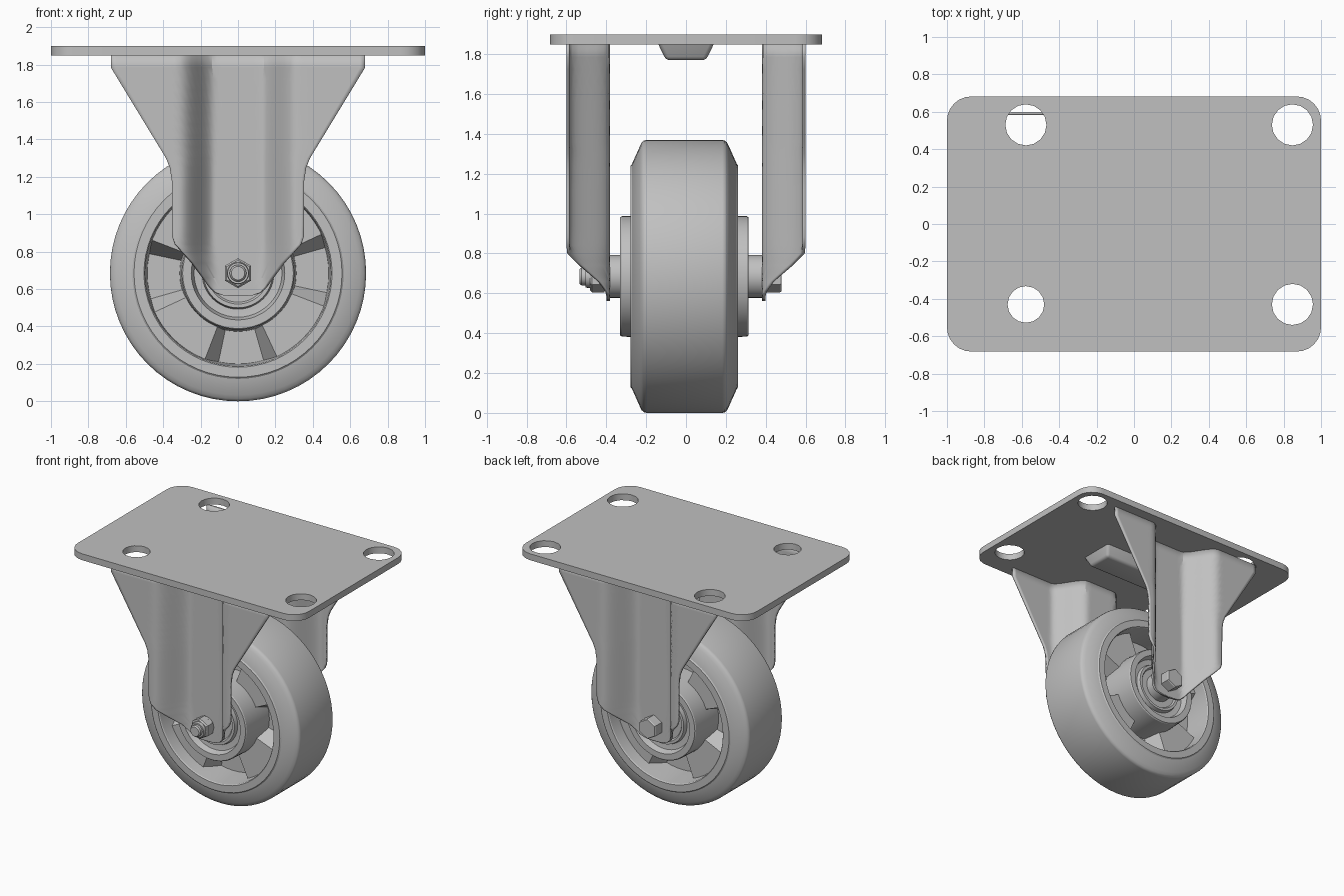
import bpy, bmesh, math

if "Cube" in bpy.data.objects:
    bpy.data.objects.remove(bpy.data.objects["Cube"])

ZC = 0.685    # axle height
YC = -0.008   # wheel centre in y

metal = bpy.data.materials.new("light_grey")
metal.diffuse_color = (0.53, 0.53, 0.53, 1)
metal.use_nodes = True
metal.node_tree.nodes["Principled BSDF"].inputs["Base Color"].default_value = metal.diffuse_color


def finish(ob, angle=30):
    ob.data.materials.clear()
    ob.data.materials.append(metal)
    bpy.ops.object.select_all(action='DESELECT')
    ob.select_set(True)
    bpy.context.view_layer.objects.active = ob
    bpy.ops.object.shade_smooth_by_angle(angle=math.radians(angle))
    return ob


def from_bm(name, bm, angle=30):
    bmesh.ops.remove_doubles(bm, verts=bm.verts, dist=1e-5)
    bmesh.ops.recalc_face_normals(bm, faces=bm.faces)
    me = bpy.data.meshes.new(name)
    bm.to_mesh(me)
    bm.free()
    ob = bpy.data.objects.new(name, me)
    bpy.context.collection.objects.link(ob)
    return finish(ob, angle)


def lathe(name, profile, seg=48, y0=YC):
    """Turn a (radius, y) profile around the axle; open ends should be at r=0 or meet."""
    bm = bmesh.new()
    rings = []
    for i in range(seg):
        a = 2 * math.pi * i / seg
        rings.append([bm.verts.new((r * math.sin(a), y0 + y, ZC + r * math.cos(a)))
                      for r, y in profile])
    n = len(profile)
    closed = profile[0][0] > 0
    for i in range(seg):
        p, q = rings[i], rings[(i + 1) % seg]
        for j in range(n if closed else n - 1):
            k = (j + 1) % n
            if profile[j][0] == 0:
                vs = (p[j], q[k], p[k])
            elif profile[k][0] == 0:
                vs = (p[j], q[j], p[k])
            else:
                vs = (p[j], q[j], q[k], p[k])
            bm.faces.new(vs)
    return from_bm(name, bm)


def both(half):
    """Mirror a half profile (y > 0) to the other side, making a loop."""
    return half + [(r, -y) for r, y in reversed(half)]


# top plate with rounded corners and four holes
cu = bpy.data.curves.new("top_plate", 'CURVE')
cu.dimensions = '2D'
cu.fill_mode = 'BOTH'
cu.extrude = 0.025


def spline(pts):
    s = cu.splines.new('POLY')
    s.points.add(len(pts) - 1)
    for p, (x, y) in zip(s.points, pts):
        p.co = (x, y, 0, 1)
    s.use_cyclic_u = True


R = 0.13
corners = [(1, 1), (-1, 1), (-1, -1), (1, -1)]
spline([(sx * (1 - R) + R * math.cos(math.radians(90 * c + 15 * k)),
         sy * (0.682 - R) + R * math.sin(math.radians(90 * c + 15 * k)))
        for c, (sx, sy) in enumerate(corners) for k in range(7)])
for hx, hy, hr in [(-0.578, 0.53, 0.11), (0.847, 0.53, 0.11),
                   (-0.578, -0.43, 0.098), (0.847, -0.43, 0.11)]:
    spline([(hx + hr * math.cos(math.pi * k / 8), hy + hr * math.sin(math.pi * k / 8))
            for k in range(16)])
plate = bpy.data.objects.new("top_plate", cu)
bpy.context.collection.objects.link(plate)
plate.location.z = 1.875
bpy.context.view_layer.objects.active = plate
plate.select_set(True)
bpy.ops.object.convert(target='MESH')
finish(bpy.context.view_layer.objects.active)

# raised rib under the plate
bm = bmesh.new()
bmesh.ops.create_cube(bm, size=1)
for v in bm.verts:
    low = v.co.z < 0
    v.co = (v.co.x * (0.68 if low else 0.74), v.co.y * (0.20 if low else 0.28),
            1.77 if low else 1.852)
bmesh.ops.bevel(bm, geom=[e for e in bm.edges if any(v.co.z < 1.8 for v in e.verts)],
                offset=0.02, segments=3, affect='EDGES', profile=0.5)
from_bm("plate_rib", bm)

# fork legs: pressed sheet with a channel recessed towards the wheel
outline = [(1.85, 0.68), (1.785, 0.68), (1.30, 0.385), (1.25, 0.365), (1.18, 0.354),
           (0.88, 0.352), (0.84, 0.338), (0.80, 0.30), (0.74, 0.245), (0.66, 0.185),
           (0.61, 0.15), (0.58, 0.12), (0.567, 0.08), (0.562, 0.03)]
rows = []
for (z0, w0), (z1, w1) in zip(outline, outline[1:]):
    n = max(1, round((z0 - z1) / 0.06))
    rows += [(z0 + (z1 - z0) * k / n, w0 + (w1 - w0) * k / n) for k in range(n)]
rows.append(outline[-1])


def channel(x):
    t = min(1, max(0, (abs(x) - 0.125) / 0.19))
    return 0.39 + 0.202 * t * t * (3 - 2 * t)


COLS = 48
for side, name in ((-1, "front_fork_leg"), (1, "back_fork_leg")):
    bm = bmesh.new()
    grid = []
    for z, w in rows:
        xs = [w * (2 * c / COLS - 1) for c in range(COLS + 1)]
        grid.append([bm.verts.new((x, side * channel(x), z)) for x in xs])
    for a, b in zip(grid, grid[1:]):
        for c in range(COLS):
            bm.faces.new((a[c], a[c + 1], b[c + 1], b[c]))
    leg = from_bm(name, bm)
    mod = leg.modifiers.new("sheet", 'SOLIDIFY')
    mod.thickness = 0.016
    mod.offset = 0

# tyre, rim, web and hub
lathe("tyre", both([(0.53, 0.262), (0.567, 0.262), (0.652, 0.224), (0.672, 0.214),
                    (0.682, 0.203), (0.685, 0.19)]), 64)
lathe("rim", both([(0.485, 0.05), (0.497, 0.262), (0.503, 0.27), (0.556, 0.27),
                   (0.565, 0.262), (0.565, 0.2)]), 64)
lathe("wheel_web", both([(0.2, 0.05), (0.53, 0.05)]))
lathe("hub", both([(0.10, 0.27), (0.20, 0.27), (0.235, 0.275), (0.25, 0.322),
                   (0.296, 0.322), (0.302, 0.314), (0.312, 0.05)]))
lathe("bearing", both([(0.09, 0.285), (0.155, 0.285), (0.165, 0.30),
                       (0.185, 0.30), (0.195, 0.26)]))

# raised sectors between the four pockets, with sloped end walls
bm = bmesh.new()
for q in range(4):
    for s in (-1, 1):
        mid = math.radians(47 + 90 * q)
        n = 10
        grid = []
        for half, y in ((31, 0.045), (22, 0.17)):
            for r in (0.29, 0.505):
                row = []
                for k in range(n + 1):
                    a = mid + math.radians(half) * (2 * k / n - 1)
                    row.append(bm.verts.new((r * math.cos(a), YC + s * y,
                                             ZC + r * math.sin(a))))
                grid.append(row)
        lo_in, lo_out, hi_in, hi_out = grid
        for k in range(n):
            for u, v in ((hi_in, hi_out), (lo_in, hi_in), (hi_out, lo_out), (lo_out, lo_in)):
                bm.faces.new((u[k], u[k + 1], v[k + 1], v[k]))
        for k in (0, n):
            bm.faces.new((lo_in[k], lo_out[k], hi_out[k], hi_in[k]))
from_bm("web_sectors", bm, 20)

# axle spacers, bolt, washer, nut and bolt head
lathe("axle_spacer", [(0, -0.384), (0.108, -0.384), (0.108, 0.384), (0, 0.384)], 32, 0)
lathe("axle_bolt", [(0, -0.535), (0.036, -0.535), (0.045, -0.525), (0.045, 0.42),
                    (0, 0.42)], 24, 0)
lathe("washer", [(0, -0.415), (0.07, -0.415), (0.07, -0.39), (0, -0.39)], 24, 0)
lathe("nut_collar", [(0, -0.505), (0.056, -0.505), (0.06, -0.47), (0, -0.47)], 24, 0)
lathe("nut", [(0, -0.482), (0.070, -0.482), (0.08, -0.472), (0.08, -0.41), (0, -0.41)], 6, 0)
lathe("bolt_head", [(0, 0.48), (0.074, 0.48), (0.08, 0.472), (0.08, 0.39), (0, 0.39)], 6, 0)
